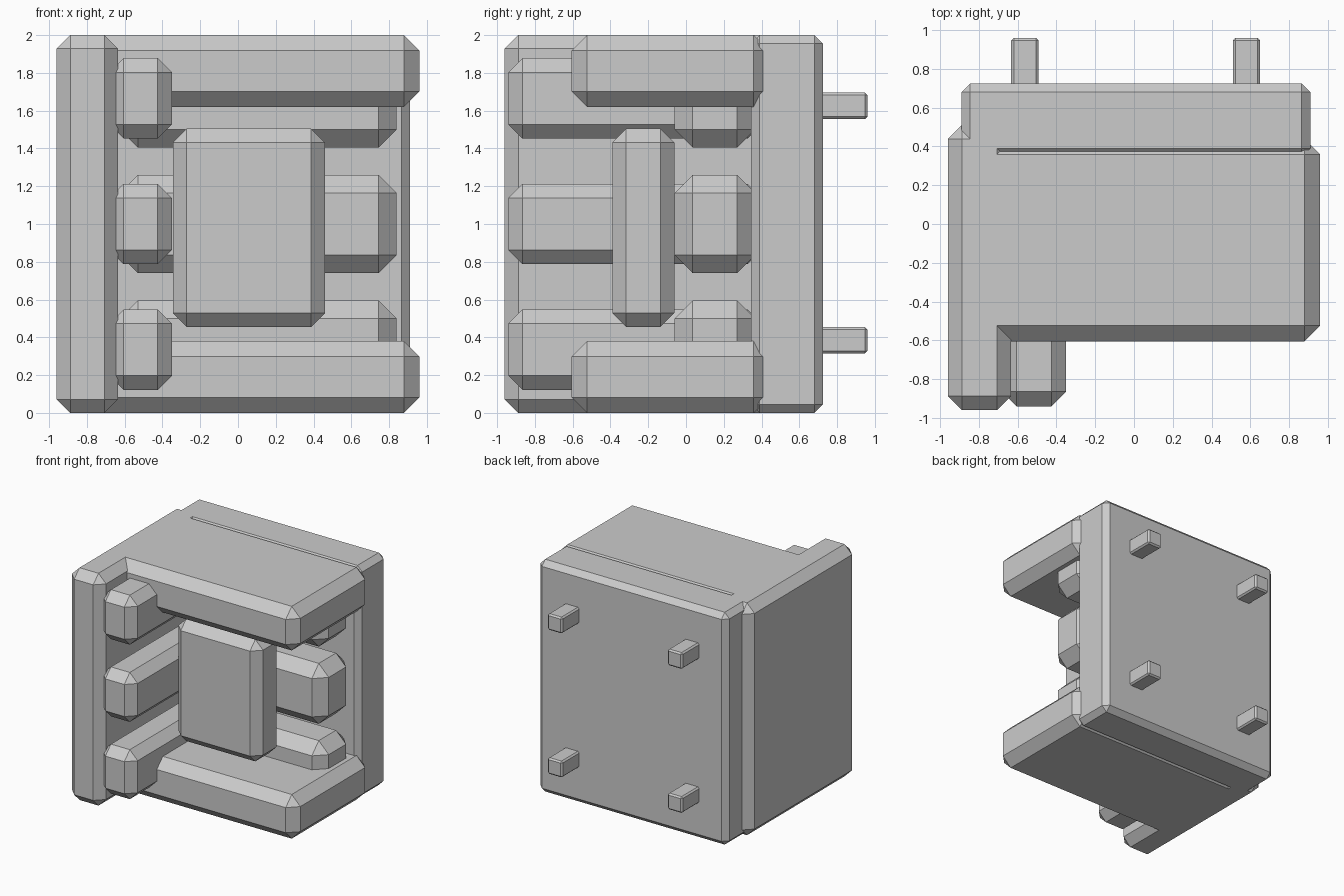
import bpy

cube = bpy.data.objects.get("Cube")
if cube:
    bpy.data.objects.remove(cube, do_unlink=True)

# One plain grey for every part
grey = bpy.data.materials.new("plain_grey")
colour = (0.6, 0.6, 0.6, 1)
grey.use_nodes = True
grey.diffuse_color = colour
for node in grey.node_tree.nodes:
    if node.type == 'BSDF_PRINCIPLED':
        node.inputs["Base Color"].default_value = colour


def block(name, x, y, z, chamfer):
    """Box spanning three (min, max) ranges with chamfered edges."""
    spans = (x, y, z)
    bpy.ops.mesh.primitive_cube_add(size=1, location=[(a + b) / 2 for a, b in spans])
    ob = bpy.context.object
    ob.name = name
    ob.scale = [b - a for a, b in spans]
    bpy.ops.object.transform_apply(location=False, rotation=False, scale=True)
    bevel = ob.modifiers.new("chamfer", 'BEVEL')
    bevel.width = chamfer
    bevel.segments = 1
    bevel.limit_method = 'NONE'
    ob.data.materials.append(grey)
    return ob


# Housing: back plate, side wall, floor and roof
block("back_plate", (-0.89, 0.91), (0.345, 0.725), (0, 2), 0.045)
block("side_wall", (-0.96, -0.635), (-0.96, 0.51), (0, 2), 0.072)
block("bottom_shelf", (-0.84, 0.96), (-0.605, 0.44), (0, 0.38), 0.082)
block("top_shelf", (-0.84, 0.96), (-0.605, 0.44), (1.62, 2), 0.082)

# Three levels of bars: forward fingers and crosswise bars behind them
for level, height in (("lower", 0.335), ("middle", 1.0), ("upper", 1.665)):
    block(level + "_finger", (-0.68, -0.35), (-0.94, 0.4),
          (height - 0.213, height + 0.213), 0.075)
    block(level + "_cross_bar", (-0.625, 0.84), (-0.06, 0.365),
          (height - 0.26, height + 0.26), 0.095)

# Central panel in front of the cross bars
block("centre_panel", (-0.345, 0.46), (-0.39, -0.062), (0.455, 1.505), 0.073)

# Four mounting pegs on the back
for side, px in (("right", -0.563), ("left", 0.58)):
    for level, pz in (("lower", 0.385), ("upper", 1.625)):
        block(f"{level}_{side}_peg", (px - 0.07, px + 0.07), (0.68, 0.96),
              (pz - 0.07, pz + 0.07), 0.013)
